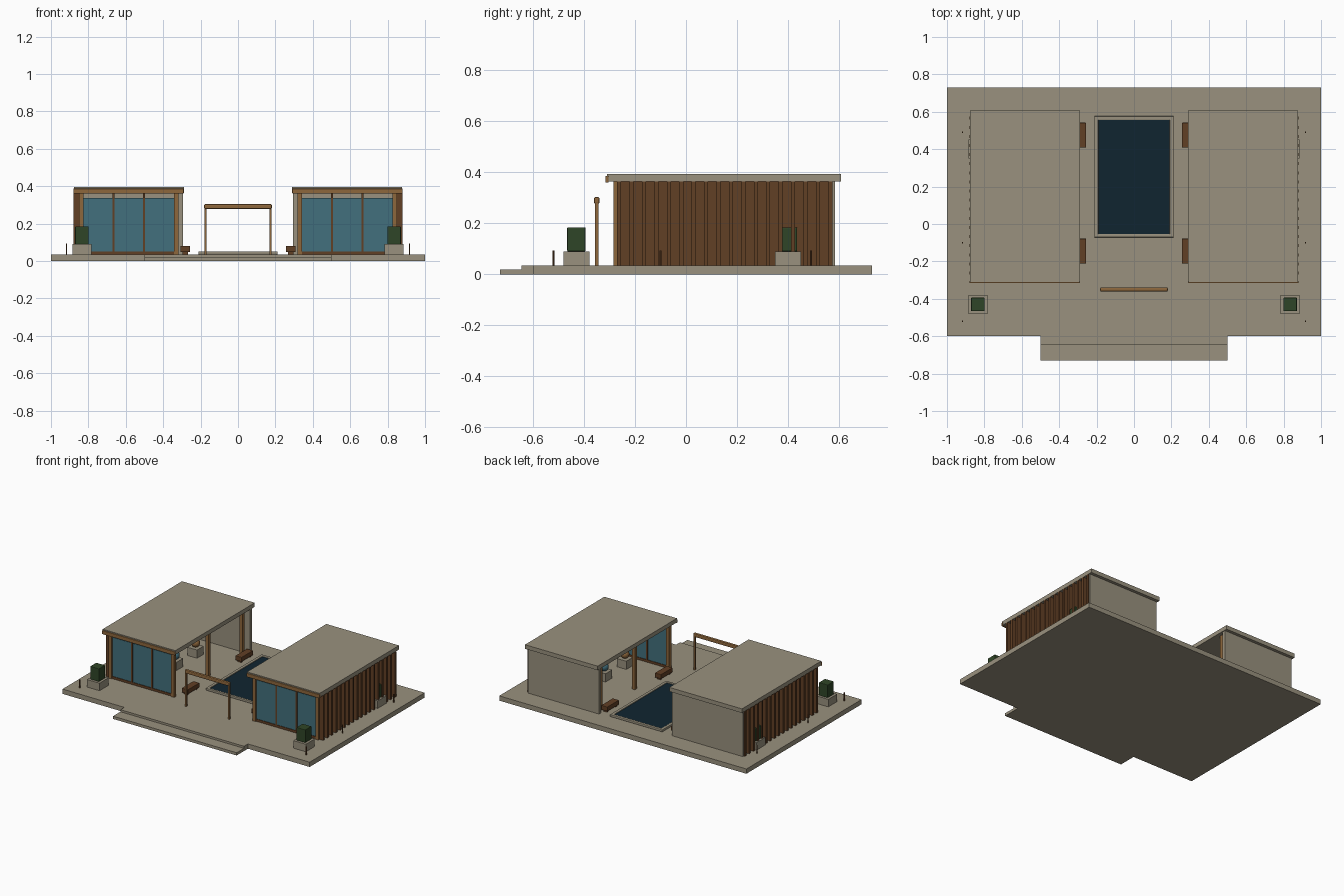
import bpy
import math

default = bpy.data.objects.get("Cube")
if default:
    bpy.data.objects.remove(default, do_unlink=True)


def material(name, rgb):
    m = bpy.data.materials.new(name)
    m.use_nodes = True
    colour = (*rgb, 1)
    m.diffuse_color = colour
    m.node_tree.nodes["Principled BSDF"].inputs["Base Color"].default_value = colour
    return m


STONE = material("warm_stone", (.32, .285, .21))
WOOD = material("light_wood", (.27, .135, .045))
DARK = material("dark_wood", (.12, .05, .018))
GLASS = material("blue_glass", (.055, .16, .205))
WATER = material("pool_water", (.005, .018, .03))
GREEN = material("hedge_green", (.028, .06, .02))
FLOOR = .035
EAVE = .365


def box(name, x, y, z, mat, bevel=0):
    """Box from (low, high) ranges on each axis."""
    spans = (x, y, z)
    centre = [sum(s) / 2 for s in spans]
    bpy.ops.mesh.primitive_cube_add(size=1, location=centre)
    ob = bpy.context.object
    ob.name = name
    ob.scale = [abs(s[1] - s[0]) for s in spans]
    bpy.ops.object.transform_apply(location=False, rotation=False, scale=True)
    ob.data.materials.append(mat)
    if bevel:
        mod = ob.modifiers.new("soft_edges", "BEVEL")
        mod.width = bevel
        mod.segments = 2
    return ob


def around(c, half):
    return (c - half, c + half)


# Terrace and front steps
box("terrace", (-1, 1), (-.6, .73), (0, FLOOR), STONE)
box("upper_step", (-.5, .5), (-.645, -.6), (0, FLOOR), STONE)
box("lower_step", (-.5, .5), (-.73, -.645), (0, .02), STONE)

# Pool with raised coping
for s in (-1, 1):
    box("pool_coping_side", (s * .19, s * .212), (-.072, .577), (FLOOR, .052), STONE, .004)
for y in ((-.072, -.053), (.555, .577)):
    box("pool_coping_end", (-.212, .212), y, (FLOOR, .052), STONE, .004)
box("pool_water", (-.191, .191), (-.054, .556), (FLOOR, .047), WATER)

# Garden gate
for s in (-1, 1):
    box("gate_post", around(s * .174, .006), around(-.35, .006), (FLOOR, .285), WOOD)
box("gate_beam", (-.181, .181), around(-.35, .011), (.278, .304), WOOD, .006)


def planter(s, y):
    box("planter_base", around(s * .835, .051), around(y, .051), (FLOOR, .09), STONE)
    box("planter_hedge", around(s * .835, .036), around(y, .036), (.09, .185), GREEN, .004)


def pavilion(s):
    def part(name, x, y, z, mat, bevel=0):
        return box(name, (s * x[0], s * x[1]), y, z, mat, bevel)

    # Roof, fascia and back wall
    part("roof", (.29, .878), (-.31, .607), (EAVE, .395), STONE)
    part("roof_fascia", (.29, .88), (-.316, -.304), (.36, .387), WOOD, .003)
    part("back_wall", (.295, .87), (.56, .585), (FLOOR, EAVE), STONE)

    # Slatted outer wall
    part("side_wall", (.84, .852), (-.265, .56), (FLOOR, EAVE), DARK)
    for i in range(18):
        y = -.262 + i * .0487
        part("wall_slat", (.85, .879), around(y, .008), (FLOOR, EAVE), DARK)

    # Corner and courtyard posts
    for y in (-.272, .125, .52):
        part("courtyard_post", (.318, .342), around(y, .012), (FLOOR, EAVE), WOOD)
    part("outer_post", (.826, .85), (-.284, -.26), (FLOOR, EAVE), WOOD)

    # Glazed front
    for i in range(3):
        left = .343 + i * .163
        part("glass_panel", (left, left + .156), (-.274, -.268), (.05, .336), GLASS)
    for x in (.5025, .6655):
        part("mullion", around(x, .006), (-.278, -.264), (FLOOR, EAVE), DARK)
    part("window_sill", (.342, .828), (-.278, -.264), (FLOOR, .052), DARK)

    # Courtyard benches
    for y in (-.145, .475):
        part("bench", (.257, .307), around(y, .067), (.047, .08), DARK, .003)
        for end in (-.05, .05):
            part("bench_leg", (.267, .297), around(y + end, .006), (FLOOR, .048), DARK)

    # Display plinths with ornaments
    for y, mat in ((-.13, WOOD), (.11, GLASS), (.345, WOOD)):
        part("plinth", around(.585, .038), around(y, .038), (FLOOR, .095), STONE)
        bpy.ops.mesh.primitive_uv_sphere_add(segments=16, ring_count=10, radius=.03,
                                             location=(s * .585, y, .123))
        ob = bpy.context.object
        ob.name = "ornament"
        ob.data.materials.append(mat)
        bpy.ops.object.shade_smooth_by_angle(angle=math.radians(40))

    # Planters and path markers
    for y in (-.43, .4):
        planter(s, y)
    for y in (-.52, -.1, .49):
        bpy.ops.mesh.primitive_cylinder_add(vertices=10, radius=.004, depth=.06,
                                            location=(s * .917, y, FLOOR + .03))
        bpy.context.object.name = "path_marker"
        bpy.context.object.data.materials.append(DARK)


for side in (-1, 1):
    pavilion(side)
